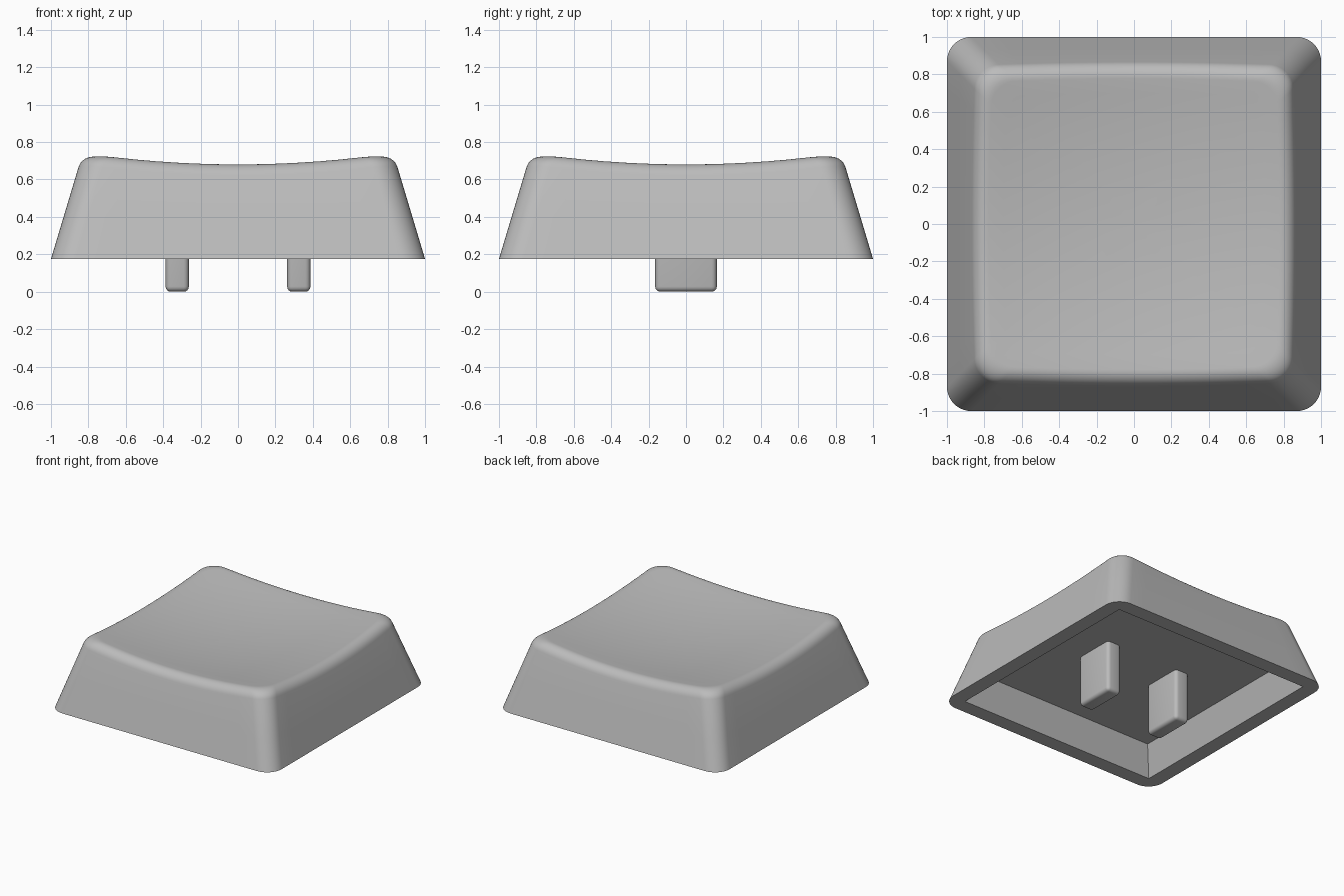
import bpy, bmesh, math

if "Cube" in bpy.data.objects:
    bpy.data.objects.remove(bpy.data.objects["Cube"])

BASE, CEIL, TAPER = 0.175, 0.41, 0.3   # skirt bottom, cavity ceiling, wall lean
ROUND = 0.13                           # plan corner radius
FILLET = 0.068                         # tangent length of the rim rounding

grey = bpy.data.materials.new("grey plastic")
grey.diffuse_color = (0.5, 0.5, 0.5, 1)
grey.use_nodes = True
grey.node_tree.nodes["Principled BSDF"].inputs["Base Color"].default_value = grey.diffuse_color


def finish(name, bm):
    mesh = bpy.data.meshes.new(name)
    bm.to_mesh(mesh)
    bm.free()
    mesh.materials.append(grey)
    obj = bpy.data.objects.new(name, mesh)
    bpy.context.collection.objects.link(obj)
    bpy.ops.object.select_all(action='DESELECT')
    obj.select_set(True)
    bpy.context.view_layer.objects.active = obj
    return obj


def dish(x, y):
    return 0.624 + 0.092 * (x * x + y * y)


def outline(half, sides=12, arc=10):
    """Rounded square, evenly sampled along sides and corners."""
    c, pts = half - ROUND, []
    for q in range(4):
        ca, sa = math.cos(q * math.pi / 2), math.sin(q * math.pi / 2)
        local = [(half, -c + 2 * c * i / sides) for i in range(sides)]
        local += [(c + ROUND * math.cos(a), c + ROUND * math.sin(a))
                  for a in (math.pi / 2 * i / arc for i in range(arc))]
        pts += [(x * ca - y * sa, x * sa + y * ca) for x, y in local]
    return pts


count = len(outline(1))


def wall(i, z):
    x, y = outline(1 - TAPER * (z - BASE))[i]
    return x, y, z


def column(i):
    """One vertical section: skirt, rounded rim, dished top."""
    z = 0.7
    for _ in range(8):                      # where the wall meets the dish
        z = dish(*wall(i, z)[:2])
    corner = wall(i, z)
    low = wall(i, z - FILLET)
    r = math.hypot(corner[0], corner[1])
    inner_half = 1 - TAPER * (z - BASE) - FILLET
    ix, iy = outline(inner_half)[i]
    high = (ix, iy, dish(ix, iy))
    pts = [wall(i, BASE), wall(i, 0.4)]
    w = 0.77                                # conic weight for a near circular arc
    for k in range(9):
        t = k / 8
        a, b, c = (1 - t) ** 2, 2 * w * t * (1 - t), t * t
        pts.append(tuple((a * p + b * q + c * s) / (a + b + c)
                         for p, q, s in zip(low, corner, high)))
    for s in (0.9, 0.75, 0.6, 0.45, 0.3, 0.15):
        pts.append((ix * s, iy * s, dish(ix * s, iy * s)))
    return pts


# Cap shell
bm = bmesh.new()
cols = [[bm.verts.new(p) for p in column(i)] for i in range(count)]
centre = bm.verts.new((0, 0, dish(0, 0)))
for i in range(count):
    a, b = cols[i], cols[(i + 1) % count]
    for k in range(len(a) - 1):
        bm.faces.new((a[k], b[k], b[k + 1], a[k + 1]))
    bm.faces.new((a[-1], b[-1], centre))

# Square tapered cavity underneath
signs = [(1, 1), (-1, 1), (-1, -1), (1, -1)]
mouth_half, ceil_half = 0.88, 0.88 - TAPER * (CEIL - BASE)
mouth = [bm.verts.new((sx * mouth_half, sy * mouth_half, BASE)) for sx, sy in signs]
roof = [bm.verts.new((sx * ceil_half, sy * ceil_half, CEIL)) for sx, sy in signs]
for i in range(4):
    j = (i + 1) % 4
    bm.faces.new((mouth[i], mouth[j], roof[j], roof[i]))
bm.faces.new(roof)

# Flat rim joining skirt and cavity
rim = [e for e in bm.edges if e.is_boundary]
bmesh.ops.triangle_fill(bm, edges=rim, use_beauty=True, normal=(0, 0, -1))
bmesh.ops.recalc_face_normals(bm, faces=bm.faces)
finish("keycap", bm)
bpy.ops.object.shade_smooth_by_angle(angle=math.radians(30))

# Two mounting pegs
for side, sx in (("left", -1), ("right", 1)):
    bm = bmesh.new()
    bmesh.ops.create_cube(bm, size=1)
    for v in bm.verts:
        v.co = (sx * 0.325 + v.co.x * 0.125, v.co.y * 0.33,
                0 if v.co.z < 0 else CEIL + 0.005)
    edges = [e for e in bm.edges if min(v.co.z for v in e.verts) < 0.1]
    bmesh.ops.bevel(bm, geom=edges, offset=0.028, segments=4, profile=0.5,
                    affect='EDGES')
    finish(side + "_peg", bm)
    bpy.ops.object.shade_smooth_by_angle(angle=math.radians(35))
